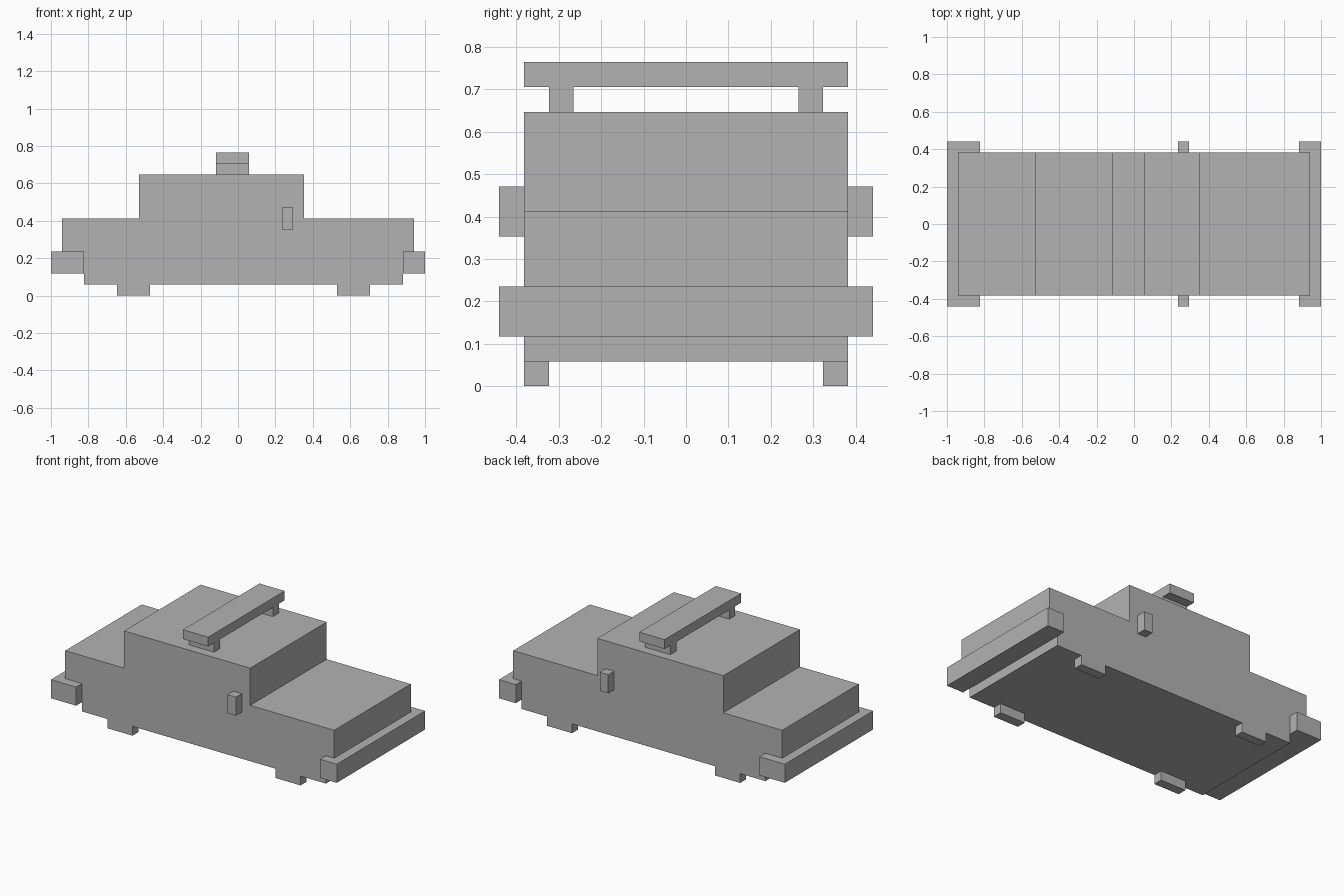
import bpy
import bmesh

cube = bpy.data.objects.get("Cube")
if cube:
    bpy.data.objects.remove(cube, do_unlink=True)

U = 1 / 17  # one building unit; every part sits on this grid

grey = bpy.data.materials.new("plain_grey")
grey.use_nodes = True
GREY = (0.45, 0.45, 0.45, 1)
grey.diffuse_color = GREY
grey.node_tree.nodes["Principled BSDF"].inputs["Base Color"].default_value = GREY


def extrude_profile(name, profile, y0, y1):
    """Extrude an x-z outline from y0 to y1."""
    bm = bmesh.new()
    face = bm.faces.new([bm.verts.new((x * U, y0 * U, z * U)) for x, z in profile])
    result = bmesh.ops.extrude_face_region(bm, geom=[face])
    moved = [v for v in result["geom"] if isinstance(v, bmesh.types.BMVert)]
    bmesh.ops.translate(bm, verts=moved, vec=(0, (y1 - y0) * U, 0))
    bmesh.ops.recalc_face_normals(bm, faces=bm.faces)
    mesh = bpy.data.meshes.new(name)
    bm.to_mesh(mesh)
    bm.free()
    mesh.materials.append(grey)
    obj = bpy.data.objects.new(name, mesh)
    bpy.context.collection.objects.link(obj)
    return obj


def box(name, x, y, z):
    return extrude_profile(
        name, [(x[0], z[0]), (x[1], z[0]), (x[1], z[1]), (x[0], z[1])], *y)


def box_pair(name, x, y, z):
    """A box on the left side (+y range) and its mirror image."""
    box(name + "_back", x, y, z)
    box(name + "_front", x, (-y[1], -y[0]), z)


# Body and cabin, with recesses for the bumpers
SIDE = 6.5
body = [(-14, 1), (15, 1), (15, 4), (16, 4), (16, 7), (6, 7), (6, 11),
        (-9, 11), (-9, 7), (-16, 7), (-16, 4), (-14, 4)]
extrude_profile("body", body, -SIDE, SIDE)

# Bumpers
box("nose_bumper", (15, 17), (-7.5, 7.5), (2, 4))
box("tail_bumper", (-17, -14), (-7.5, 7.5), (2, 4))

# Wheels
box_pair("nose_wheel", (9, 12), (5.5, SIDE), (0, 1))
box_pair("tail_wheel", (-11, -8), (5.5, SIDE), (0, 1))

# Side mirrors
box_pair("side_mirror", (4, 5), (SIDE, 7.5), (6, 8))

# Roof bar on two supports
box_pair("roof_bar_support", (-2, 1), (4.5, 5.5), (11, 12))
box("roof_bar", (-2, 1), (-SIDE, SIDE), (12, 13))
